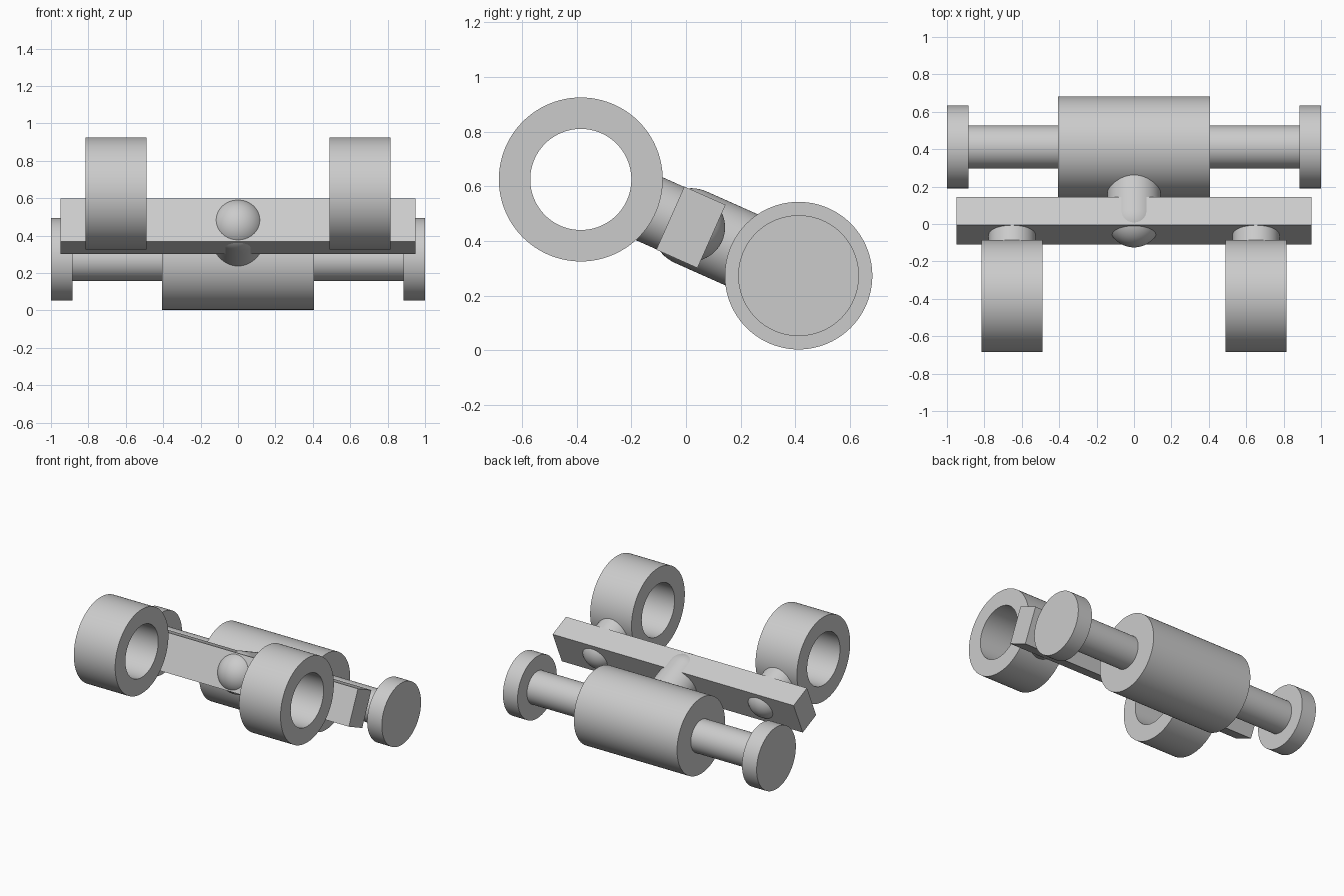
import bpy, bmesh, math
from mathutils import Vector, Matrix

if "Cube" in bpy.data.objects:
    bpy.data.objects.remove(bpy.data.objects["Cube"])

grey = bpy.data.materials.new("plain grey")
grey.use_nodes = True
grey.diffuse_color = (0.6, 0.6, 0.6, 1)
grey.node_tree.nodes["Principled BSDF"].inputs["Base Color"].default_value = (0.6, 0.6, 0.6, 1)

TILT = math.radians(-24)
BAR = Vector((0, 0.018, 0.45))
BARREL = Vector((0, 0.412, 0.273))
RING = Vector((0, -0.385, 0.625))
SEGMENTS = 96


def finish(name, bm, location, rotation=0):
    bmesh.ops.recalc_face_normals(bm, faces=bm.faces)
    mesh = bpy.data.meshes.new(name)
    bm.to_mesh(mesh)
    bm.free()
    mesh.materials.append(grey)
    obj = bpy.data.objects.new(name, mesh)
    bpy.context.collection.objects.link(obj)
    obj.location = location
    obj.rotation_euler.x = rotation
    bpy.ops.object.select_all(action="DESELECT")
    obj.select_set(True)
    bpy.context.view_layer.objects.active = obj
    bpy.ops.object.shade_smooth_by_angle(angle=math.radians(30))
    return obj


def lathe(name, profile, axis, location, rotation=0, closed=False):
    """Spin a profile of (position along axis, radius) around the x or y axis."""
    bm = bmesh.new()
    points = profile + profile[:1] if closed else profile
    if axis == "X":
        verts = [bm.verts.new((a, 0, r)) for a, r in points]
        spin_axis = (1, 0, 0)
    else:
        verts = [bm.verts.new((0, a, r)) for a, r in points]
        spin_axis = (0, 1, 0)
    edges = [bm.edges.new(pair) for pair in zip(verts, verts[1:])]
    bmesh.ops.spin(bm, geom=verts + edges, axis=spin_axis, cent=(0, 0, 0),
                   angle=math.tau, steps=SEGMENTS)
    bmesh.ops.remove_doubles(bm, verts=bm.verts, dist=1e-5)
    return finish(name, bm, location, rotation)


def stem(name, x, radius, length, direction):
    """Round-nosed stem centred in the crossbar and running along its tilt."""
    steps = 16
    arc = [(-direction * radius * math.cos(math.pi / 2 * i / steps),
            radius * math.sin(math.pi / 2 * i / steps)) for i in range(steps + 1)]
    profile = arc + [(direction * length, radius), (direction * length, 0)]
    return lathe(name, profile, "Y", BAR + Vector((x, 0, 0)), TILT)


# Tilted crossbar
bm = bmesh.new()
bmesh.ops.create_cube(bm, size=1, matrix=Matrix.Diagonal((1.9, 0.165, 0.253, 1)))
finish("crossbar", bm, BAR, TILT)

# Barrel with its stem
lathe("barrel", [(-0.407, 0), (-0.407, 0.27), (0.407, 0.27), (0.407, 0)], "X", BARREL)
stem("barrel_stem", 0, 0.143, 0.35, 1)

# Axle rods, end discs, rings and ring stems on both sides
for side, sign in (("left", 1), ("right", -1)):
    lathe(side + "_axle_rod",
          [(sign * 0.38, 0), (sign * 0.38, 0.115), (sign * 0.9, 0.115), (sign * 0.9, 0)],
          "X", BARREL)
    lathe(side + "_end_disc",
          [(sign * 0.885, 0), (sign * 0.885, 0.221), (sign, 0.221), (sign, 0)],
          "X", BARREL)
    lathe(side + "_ring",
          [(-0.163, 0.185), (-0.163, 0.3), (0.163, 0.3), (0.163, 0.185)],
          "X", RING + Vector((sign * 0.652, 0, 0)), closed=True)
    stem(side + "_ring_stem", sign * 0.652, 0.125, 0.2, -1)
